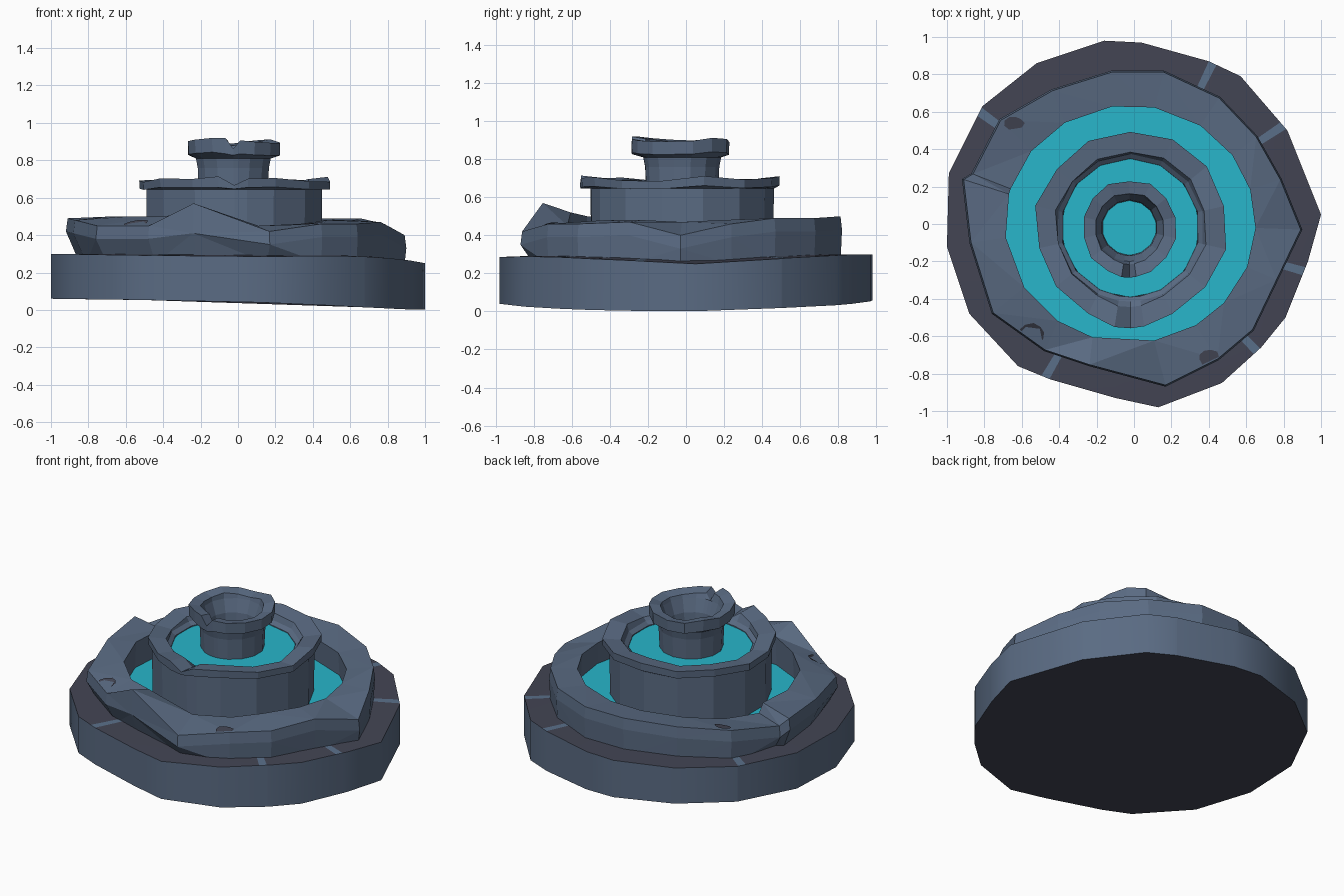
import bpy, bmesh, math, random
from math import sin, cos, radians, atan2, hypot, tau
from mathutils import Vector
from mathutils.bvhtree import BVHTree

if "Cube" in bpy.data.objects:
    bpy.data.objects.remove(bpy.data.objects["Cube"])

random.seed(4)


def material(name, srgb):
    m = bpy.data.materials.new(name)
    m.diffuse_color = [((c / 255 + 0.055) / 1.055) ** 2.4 for c in srgb] + [1]
    m.use_nodes = True
    m.node_tree.nodes["Principled BSDF"].inputs["Base Color"].default_value = m.diffuse_color
    return m


STONE = material("blue grey stone", (90, 107, 131))
BASE = material("dark purple stone", (67, 69, 84))
WATER = material("teal water", (40, 182, 203))
SEAM = material("pale seam", (90, 112, 138))
STAIN = material("dark stain", (67, 69, 83))


def finish(name, bm, mats):
    bmesh.ops.recalc_face_normals(bm, faces=bm.faces)
    me = bpy.data.meshes.new(name)
    bm.to_mesh(me)
    bm.free()
    for m in mats:
        me.materials.append(m)
    ob = bpy.data.objects.new(name, me)
    bpy.context.collection.objects.link(ob)
    return ob


def loft(rows, closed):
    """Skin round rows of points; closed joins the last row to the first."""
    bm = bmesh.new()
    vs = [[bm.verts.new(p) for p in row] for row in rows]
    n = len(rows[0])
    faces = []
    for k in range(len(rows) - (0 if closed else 1)):
        a, b = vs[k], vs[(k + 1) % len(rows)]
        faces.append([bm.faces.new((a[i], a[(i + 1) % n], b[(i + 1) % n], b[i]))
                      for i in range(n)])
    return bm, vs, faces


# Base slab: irregular outline with pale seams cut into its top
outline = [(1, .05), (.82, .5), (.57, .79), (.40, .87), (.04, .97), (-.16, .98),
           (-.52, .86), (-.81, .63), (-.99, .27), (-1, -.12), (-.88, -.48),
           (-.62, -.76), (-.45, -.83), (-.10, -.93), (.13, -.98), (.47, -.85),
           (.68, -.66), (.81, -.5), (.93, -.2)]


def edge_point(t):
    """Where a ray at angle t meets the outline."""
    d = Vector((cos(t), sin(t)))
    for i, p in enumerate(outline):
        a, b = Vector(p), Vector(outline[(i + 1) % len(outline)])
        ca, cb = a.x * d.y - a.y * d.x, b.x * d.y - b.y * d.x
        if ca >= 0 >= cb and a.dot(d) > 0:
            return a.lerp(b, ca / (ca - cb))
    return d * .95


seams = [64, 33.4, -15.5, -46, -120, 144]
cols = [(atan2(y, x) % tau, Vector((x, y)), 0) for x, y in outline]
for deg in seams:
    for s in (-1.4, 1.4):
        t = radians(deg + s) % tau
        cols.append((t, edge_point(t), 1 if s < 0 else 0))
cols.sort(key=lambda c: c[0])
low, top, inner = [], [], []
for t, p, mark in cols:
    low.append((p.x, p.y, .03 - .03 * p.x + .025 * max(p.y, 0)
                + .015 * max(0, -p.y) ** 3))
    top.append((p.x, p.y, .30 - .05 * max(0, p.x) ** 4 - .015 * max(0, -p.y) ** 3))
    inner.append((p.x * .6, p.y * .6, .30))
bm, vs, fs = loft([low, top, inner], False)
bm.faces.new(vs[0]).material_index = 1
bm.faces.new(vs[2]).material_index = 1
for f, c in zip(fs[1], cols):
    f.material_index = 2 if c[2] else 1
base = finish("base_slab", bm, [STONE, BASE, SEAM])
bpy.context.view_layer.objects.active = base
base.select_set(True)
bpy.ops.object.shade_smooth_by_angle(angle=radians(50))
base.select_set(False)

# Lower basin: rough slabs, (x, y, height of outer edge, height of inner edge)
slabs = [(.90, -.03, .40, .47), (.79, .24, .46, .48), (.66, .47, .49, .48),
         (.46, .68, .49, .48), (.16, .82, .50, .48), (-.12, .82, .50, .48),
         (-.44, .72, .49, .47), (-.72, .56, .48, .45), (-.87, .27, .44, .44),
         (-.92, .24, .49, .50), (-.88, -.10, .48, .50), (-.76, -.48, .45, .50),
         (-.48, -.68, .45, .50), (-.24, -.76, .57, .52), (.17, -.87, .42, .45),
         (.45, -.73, .46, .46), (.64, -.57, .46, .48), (.77, -.30, .47, .48)]
rows = [[] for _ in range(5)]
for x, y, zo, zi in slabs:
    h = hypot(x, y)
    ux, uy = x / h, y / h
    foot = .92 if x < .4 and y < .3 else .99
    rows[0].append((x * foot, y * foot, .25))
    rows[1].append((x, y, zo - .07 if zo < .55 else .41))
    rows[2].append((x * .99, y * .99, zo))
    rows[3].append((ux * .67 - .02, uy * .635, zi))
    rows[4].append((ux * .68 - .02, uy * .65, .25))
bm, _, _ = loft(rows, True)
bmesh.ops.triangulate(bm, faces=bm.faces)
tree = BVHTree.FromBMesh(bm)
finish("lower_basin", bm, [STONE])

# Stains: thin patches laid on the lower basin
for k, (cx, cy, r) in enumerate([(-.55, -.58, .09), (.40, -.71, .07), (-.64, .54, .06)]):
    bm = bmesh.new()
    ring = []
    for i in range(9):
        q = r * random.uniform(.7, 1)
        x, y = cx + q * cos(tau * i / 9), cy + .7 * q * sin(tau * i / 9)
        hit = tree.ray_cast(Vector((x, y, 2)), Vector((0, 0, -1)))[0]
        if hit and hit.z > .38:
            ring.append(bm.verts.new((x, y, hit.z + .006)))
    if len(ring) > 2:
        bm.faces.new(ring)
    finish(f"stain_{k + 1}", bm, [STAIN])


def bowl(name, cx, cy, profile, rim, notch):
    """Chipped round bowl; rim = first uneven profile row, with a notch cut at the front."""
    cols = [(-99, 1.06, .012, 0), (-90, 1.06, -notch, -.008), (-82, 1.05, .0, 0)]
    for i in range(13):
        dz = random.uniform(-.02, .014)
        cols.append((-64 + i * 308 / 12, random.uniform(.98, 1.04), dz, dz * .7))
    cols.sort()
    rows = []
    for k, (r, z) in enumerate(profile):
        row = []
        for deg, s, dtop, dlow in cols:
            q, dz = r, 0
            if rim <= k < rim + 3:
                q, dz = r * s, (dlow if k == rim else dtop)
            row.append((cx + q * cos(radians(deg)), cy + q * sin(radians(deg)), z + dz))
        rows.append(row)
    bm, _, _ = loft(rows, True)
    return finish(name, bm, [STONE])


# Middle bowl and top bowl, each a pedestal wall with a projecting rim
bowl("middle_bowl", -.02, -.02,
     [(.478, .25), (.482, .645), (.505, .655), (.507, .702), (.40, .69),
      (.395, .655), (.37, .635), (.36, .55)], 2, .035)
bowl("top_bowl", -.025, -.02,
     [(.185, .55), (.195, .76), (.205, .81), (.25, .835), (.252, .907), (.185, .895),
      (.18, .86), (.15, .78), (.14, .67)], 3, .045)


# Water surfaces
def water(name, cx, cy, r, z):
    bm = bmesh.new()
    bm.faces.new([bm.verts.new((cx + r * cos(tau * i / 16), cy + r * sin(tau * i / 16), z))
                  for i in range(16)])
    finish(name, bm, [WATER])


water("lower_water", -.02, 0, .685, .33)
water("middle_water", -.02, -.02, .372, .63)
water("top_water", -.025, -.02, .147, .73)
